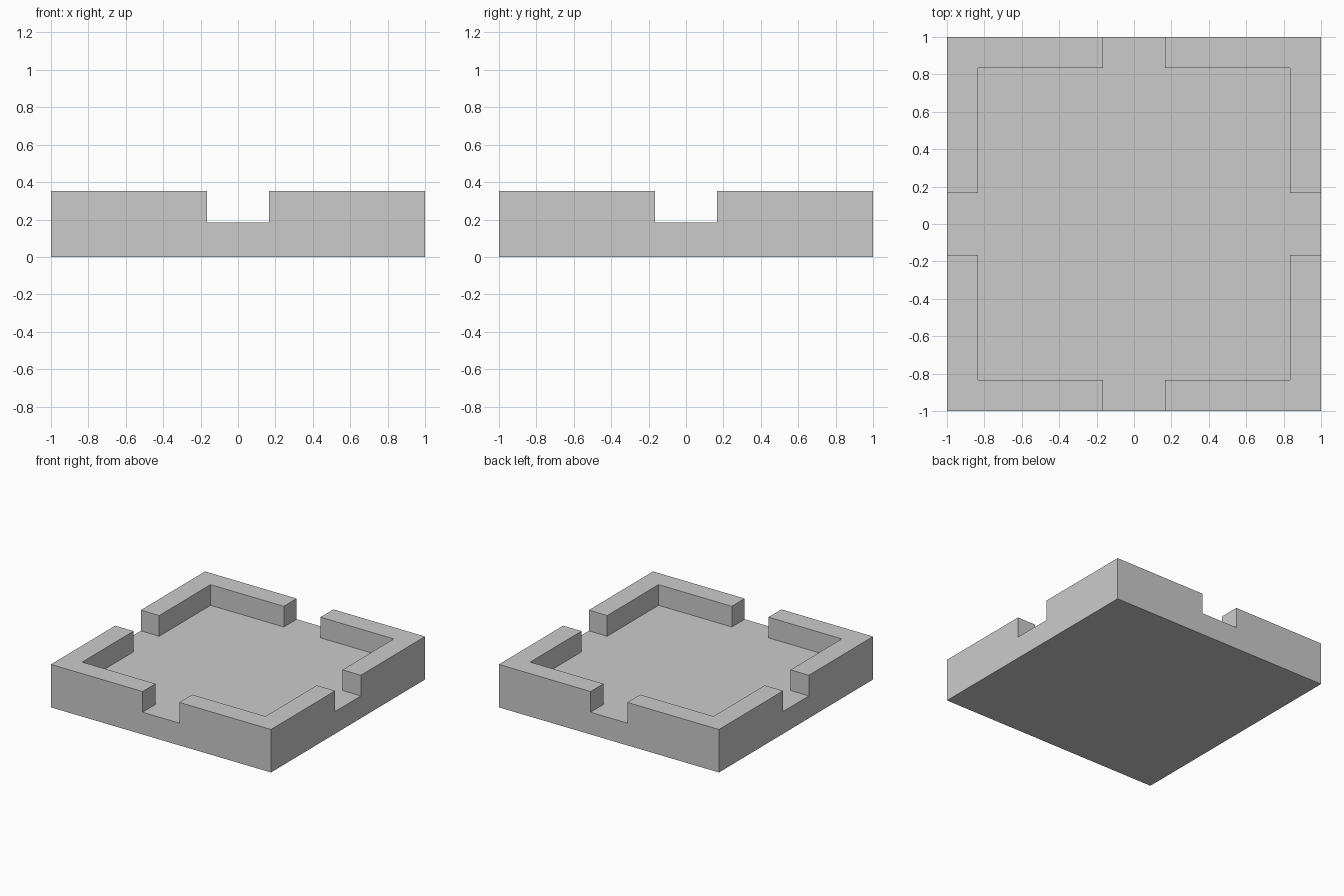
import bpy, bmesh, math

if "Cube" in bpy.data.objects:
    bpy.data.objects.remove(bpy.data.objects["Cube"])

INNER, GAP = 0.833, 0.167      # inner wall face, half width of each opening
FLOOR, TOP = 0.183, 0.353      # floor level, wall top
XY = [-1, -INNER, -GAP, GAP, INNER, 1]
Z = [0, FLOOR, TOP]


def solid(c):
    """Floor layer is full; wall layer is the rim minus the middle openings."""
    i, j, k = c
    if not (0 <= i < 5 and 0 <= j < 5 and 0 <= k < 2):
        return False
    return k == 0 or ((i in (0, 4) or j in (0, 4)) and i != 2 and j != 2)


def add_side(bm, cell, axis, step):
    """Add one exposed side of a block."""
    u, v = [a for a in range(3) if a != axis]
    verts = []
    for du, dv in ((0, 0), (1, 0), (1, 1), (0, 1)):
        p = list(cell)
        p[axis] += step > 0
        p[u] += du
        p[v] += dv
        verts.append(bm.verts.new((XY[p[0]], XY[p[1]], Z[p[2]])))
    bm.faces.new(verts)


# Tray: floor slab with four L-shaped corner walls as one closed solid
bm = bmesh.new()
cells = [(i, j, k) for i in range(5) for j in range(5) for k in range(2)]
for cell in filter(solid, cells):
    for axis in range(3):
        for step in (-1, 1):
            near = list(cell)
            near[axis] += step
            if not solid(near):
                add_side(bm, cell, axis, step)
bmesh.ops.remove_doubles(bm, verts=bm.verts[:], dist=1e-4)
bmesh.ops.recalc_face_normals(bm, faces=bm.faces[:])

# Merge coplanar pieces into clean flat faces
bmesh.ops.dissolve_limit(bm, angle_limit=math.radians(1),
                         verts=bm.verts[:], edges=bm.edges[:])
mesh = bpy.data.meshes.new("notched_tray")
bm.to_mesh(mesh)
bm.free()
bpy.context.collection.objects.link(bpy.data.objects.new("notched_tray", mesh))
